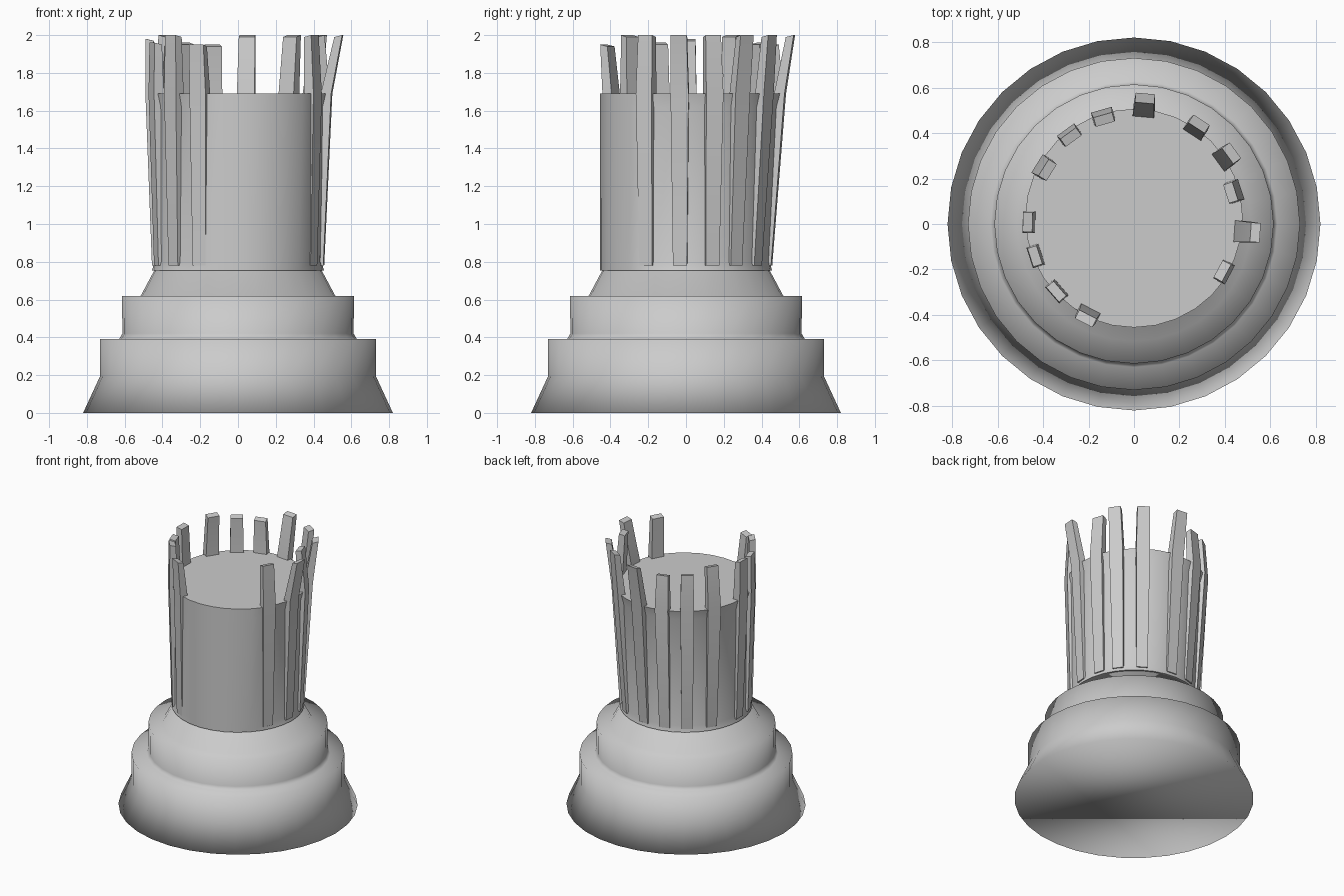
import bpy, bmesh, math
from mathutils import Vector

if "Cube" in bpy.data.objects:
    bpy.data.objects.remove(bpy.data.objects["Cube"])

SIDES = 32


def loft(name, rings, angle=180):
    """Join closed rings of points, cap both ends and shade smooth."""
    bm = bmesh.new()
    loops = [[bm.verts.new(p) for p in ring] for ring in rings]
    for a, b in zip(loops, loops[1:]):
        for i in range(len(a)):
            j = (i + 1) % len(a)
            bm.faces.new((a[i], a[j], b[j], b[i]))
    bm.faces.new(loops[0][::-1])
    bm.faces.new(loops[-1])
    bmesh.ops.recalc_face_normals(bm, faces=bm.faces)
    mesh = bpy.data.meshes.new(name)
    bm.to_mesh(mesh)
    bm.free()
    ob = bpy.data.objects.new(name, mesh)
    bpy.context.collection.objects.link(ob)
    bpy.ops.object.select_all(action='DESELECT')
    ob.select_set(True)
    bpy.context.view_layer.objects.active = ob
    bpy.ops.object.shade_smooth_by_angle(angle=math.radians(angle))


def circle(r, z, cy=0.0, recess=0.0):
    """Ring of points; recess sinks the fluted part, leaving the front full."""
    ring = []
    for i in range(SIDES):
        t = 2 * math.pi * i / SIDES
        front = 240 < math.degrees(t) < 330
        q = r if front else r - recess
        ring.append((q * math.cos(t), cy + q * math.sin(t), z))
    return ring


# Stepped round pedestal, softly shaded
profile = [(0.82, 0), (0.73, 0.195), (0.73, 0.39), (0.63, 0.39), (0.612, 0.42),
           (0.614, 0.62), (0.515, 0.62), (0.44, 0.76)]
loft("pedestal", [circle(r, z) for r, z in profile])

# Column stump: upright at the front, flaring and sunk between the flutes behind
loft("column_stump", [circle(0.455, 0.755), circle(0.457, 0.80, 0.002, 0.015),
                      circle(0.481, 1.62, 0.026, 0.02), circle(0.483, 1.69, 0.028, 0.005)], 40)


def slab(angle, r, z, width, depth, tilt=0.0):
    """Rectangular cross-section of a flute, facing outward at an angle."""
    out = Vector((math.cos(angle), math.sin(angle), 0))
    side = Vector((-out.y, out.x, 0))
    return [out * (r + d * depth / 2) + side * (s * width / 2)
            + Vector((0, 0, z - tilt * (1 - d) / 2))
            for s, d in ((-1, -1), (-1, 1), (1, 1), (1, -1))]


# Broken flutes: angle, radius at the rim, radius at the tip, tip height
flutes = [(85, 0.50, 0.555, 2.0), (57, 0.495, 0.525, 2.0), (36, 0.485, 0.53, 2.0),
          (18, 0.468, 0.447, 2.0), (-4, 0.47, 0.535, 2.0), (-28, 0.45, 0.44, 2.0),
          (106, 0.495, 0.478, 1.95), (126, 0.485, 0.472, 1.96), (148, 0.475, 0.448, 2.0),
          (179, 0.462, 0.468, 1.98), (198, 0.455, 0.458, 1.96), (221, 0.45, 0.453, 2.0),
          (243, 0.445, 0.467, 1.95)]
for n, (deg, rim, tip, top) in enumerate(flutes):
    a = math.radians(deg)
    loft(f"broken_flute_{n + 1}",
         [slab(a, 0.43, 0.78, 0.075, 0.05),
          slab(a, rim, 1.69, 0.095, 0.055),
          slab(a, tip, top, 0.085, 0.042, 0.01)], 60)
